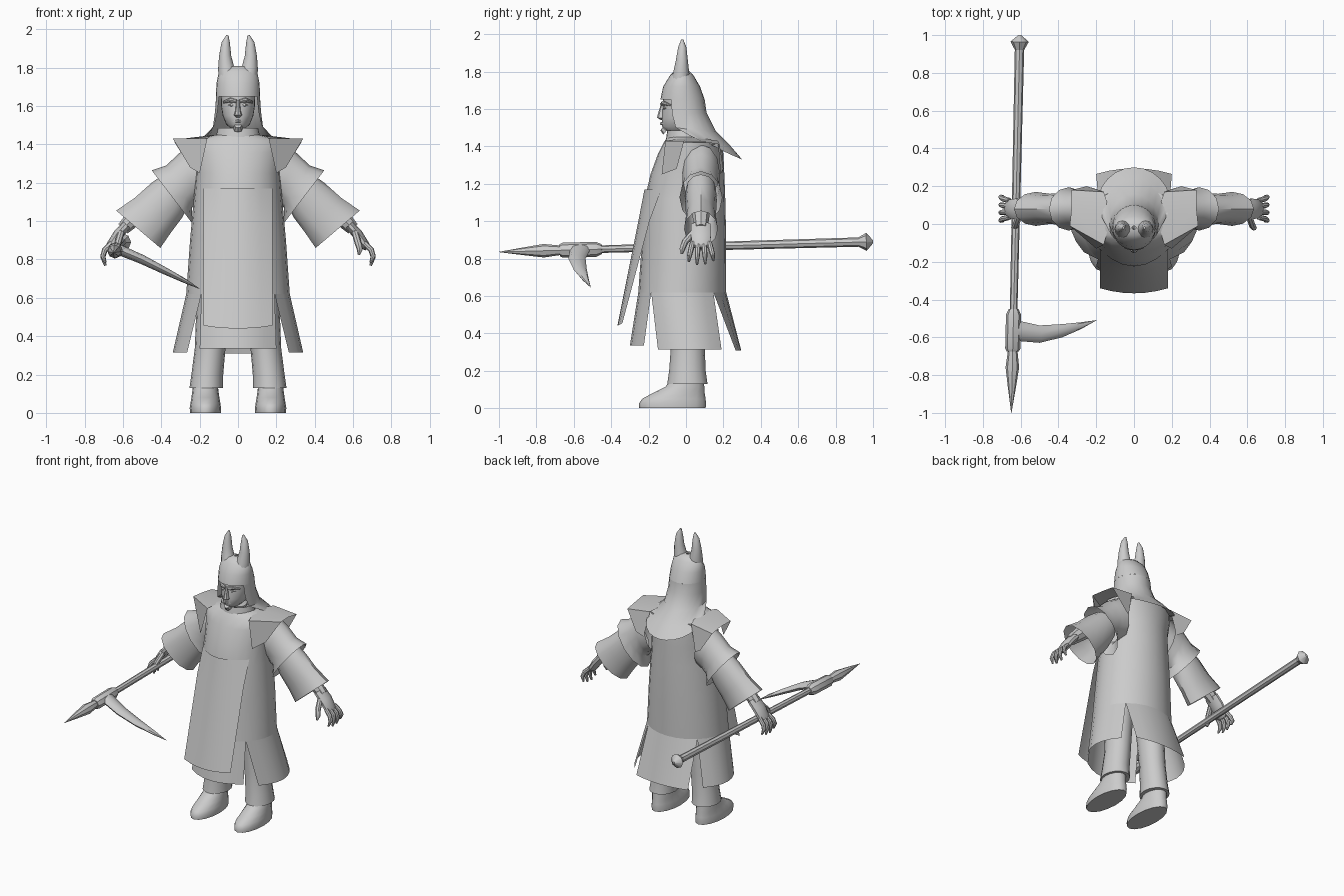
import bpy, bmesh
from math import sin, cos, pi, radians
from mathutils import Vector as V

cube = bpy.data.objects.get("Cube")
if cube:
    bpy.data.objects.remove(cube, do_unlink=True)

grey = bpy.data.materials.new("plain grey")
grey.use_nodes = True
tone = (0.6, 0.6, 0.6, 1)
grey.diffuse_color = tone
grey.node_tree.nodes["Principled BSDF"].inputs["Base Color"].default_value = tone


def loft(name, grids, closed=True, caps=True, angle=40):
    """Skin one or more stacks of point rows into a single object."""
    bm = bmesh.new()
    for rows in grids:
        vs = [[bm.verts.new(p) for p in row] for row in rows]
        n = len(vs[0])
        for a, b in zip(vs, vs[1:]):
            for i in range(n if closed else n - 1):
                j = (i + 1) % n
                bm.faces.new((a[i], a[j], b[j], b[i]))
        if closed and caps:
            bm.faces.new(vs[0])
            bm.faces.new(vs[-1])
    bmesh.ops.remove_doubles(bm, verts=bm.verts, dist=0.0005)
    bmesh.ops.recalc_face_normals(bm, faces=bm.faces)
    me = bpy.data.meshes.new(name)
    bm.to_mesh(me)
    bm.free()
    me.shade_smooth()
    me.set_sharp_from_angle(angle=radians(angle))
    me.materials.append(grey)
    ob = bpy.data.objects.new(name, me)
    bpy.context.collection.objects.link(ob)
    return ob


def ring(c, u, v, n):
    c, u, v = V(c), V(u), V(v)
    return [c + u * cos(2 * pi * i / n) + v * sin(2 * pi * i / n) for i in range(n)]


def level(z, rx, front, back, cx=0, n=24):
    """Horizontal oval given its half width and its front and back."""
    return ring((cx, (front + back) / 2, z), (rx, 0, 0), (0, (back - front) / 2, 0), n)


def tube(name, path, radii, n=8, flat=1, angle=40):
    path = [V(p) for p in path]
    rows = []
    for i, p in enumerate(path):
        t = (path[min(i + 1, len(path) - 1)] - path[max(i - 1, 0)]).normalized()
        ref = V((0, 0, 1)) if abs(t.y) > 0.8 else V((0, 1, 0))
        u = t.cross(ref).normalized()
        rows.append(ring(p, u * radii[i], t.cross(u) * radii[i] * flat, n))
    return loft(name, [rows], angle=angle)


def arc(f, n=6):
    return [f(2 * i / n - 1) for i in range(n + 1)]


# Robe body
body = [level(*r) for r in (
    (.62, .27, -.255, .215), (.9, .25, -.235, .215), (1.12, .23, -.22, .21),
    (1.25, .22, -.19, .205), (1.36, .235, -.15, .2), (1.42, .24, -.12, .19),
    (1.45, .12, -.1, .12))]
loft("robe_body", [body], caps=False)

# Four skirt panels split at the corners
hem = body[0]
panels = {
    "left": (-3, lambda t: (.34 - .075 * t * t, .02 + .17 * t, .315)),
    "back": (3, lambda t: (-.2 * t, .295 - .03 * t * t, .31)),
    "right": (9, lambda t: (-.34 + .075 * t * t, .02 - .17 * t, .315)),
    "front": (15, lambda t: (.2 * t, -.3 + .075 * t * t, .335))}
for side, (k, f) in panels.items():
    top = [hem[(k + i) % 24] for i in range(7)]
    loft(side + "_skirt_panel", [[top, arc(f)]], closed=False)

# Long front tabard
loft("front_tabard", [[
    arc(lambda t: (.18 * t, -.222 + .09 * t * t, 1.17)),
    arc(lambda t: (.18 * t, -.255 + .06 * t * t, 1.0)),
    arc(lambda t: (.18 * t, -.367 + .027 * t * t, .44 + .015 * t * t))]], closed=False)

# Neck collar and head
loft("neck_collar", [[level(1.42, .12, -.11, .1), level(1.485, .105, -.1, .08),
                      level(1.47, .07, -.08, .06)]], caps=False)
loft("head", [[level(*r) for r in (
    (1.42, .06, -.06, .05), (1.475, .062, -.08, .06), (1.485, .04, -.115, .05),
    (1.505, .062, -.127, .06), (1.55, .08, -.13, .07), (1.6, .088, -.126, .08),
    (1.67, .09, -.122, .08))]])
loft("nose", [[level(z, r, f, -.1, n=8) for z, r, f in (
    (1.54, .014, -.132), (1.553, .022, -.155), (1.575, .014, -.15), (1.63, .01, -.133))]])
tube("mouth", [(-.03, -.114, 1.52), (0, -.132, 1.522), (.03, -.114, 1.52)], (.003, .008, .003))
tube("chin", [(0, -.105, 1.482), (0, -.125, 1.5)], (.025, .018))
for s, side in ((1, "left"), (-1, "right")):
    tube(side + "_brow", [(s * .008, -.13, 1.625), (s * .04, -.122, 1.632), (s * .075, -.085, 1.62)],
         (.009, .012, .006))
    tube(side + "_eye", [(s * .018, -.12, 1.605), (s * .035, -.118, 1.606), (s * .055, -.1, 1.604)],
         (.002, .008, .002))

# Horned hat with a neck drape
loft("hat", [[level(*r) for r in (
    (1.65, .116, -.137, .1), (1.72, .112, -.122, .075), (1.78, .1, -.085, .04),
    (1.805, .06, -.06, .015), (1.81, .01, -.03, -.01))]], caps=False, angle=60)


def drape_row(spread, rx, cy, ry, zback, zside):
    def point(t):
        a = radians(spread) * t
        return rx * sin(a), cy + ry * cos(a), zback + (zside - zback) * t * t
    return arc(point, 12)


loft("hat_drape", [[drape_row(*r) for r in (
    (122, .116, -.018, .118, 1.65, 1.65), (118, .121, -.015, .125, 1.58, 1.57),
    (110, .13, 0, .16, 1.48, 1.5), (95, .17, .05, .19, 1.4, 1.45),
    (90, .195, .1, .2, 1.33, 1.43))]], closed=False)


def cuff(s, top, bottom, ry, n=12):
    """Sleeve ring spanning an upper and a lower (x, z) point."""
    a, b = V((s * top[0], .08, top[1])), V((s * bottom[0], .08, bottom[1]))
    return ring((a + b) / 2, (a - b) / 2, (0, ry, 0), n)


for s, side in ((1, "left"), (-1, "right")):
    # Horn
    tube(side + "_horn", [(s * x, y, z) for x, y, z in (
        (.05, -.03, 1.74), (.062, -.025, 1.8), (.067, -.022, 1.86),
        (.064, -.02, 1.93), (.055, -.02, 1.97))], (.052, .042, .032, .022, .006), n=12)

    # Flared shoulder
    inner = ((.2, -.13, 1.25), (.16, -.11, 1.43), (.12, .04, 1.45), (.16, .17, 1.43), (.2, .185, 1.25))
    outer = ((.25, -.05, 1.28), (.34, -.01, 1.43), (.33, .09, 1.425), (.33, .18, 1.41), (.25, .2, 1.28))
    loft(side + "_shoulder", [[[(s * x, y, z) for x, y, z in row] for row in (inner, outer)]],
         closed=False, angle=30)

    # Sleeves, each ending in an open flare
    loft(side + "_upper_sleeve", [[
        cuff(s, (.22, 1.41), (.17, 1.12), .1), cuff(s, (.3, 1.36), (.21, 1.1), .1),
        cuff(s, (.375, 1.29), (.24, 1.07), .1), cuff(s, (.45, 1.265), (.24, .99), .115)]], caps=False)
    loft(side + "_lower_sleeve", [[
        cuff(s, (.38, 1.25), (.25, 1.1), .08), cuff(s, (.45, 1.2), (.29, 1.02), .085),
        cuff(s, (.54, 1.12), (.35, .94), .08), cuff(s, (.635, 1.055), (.405, .86), .09)]], caps=False)

    # Arm and hand
    tube(side + "_forearm", [(s * .42, .08, 1.13), (s * .57, .08, .99), (s * .6, .08, .96)],
         (.06, .04, .034))
    tube(side + "_palm", [(s * .58, .08, .98), (s * .625, .08, .93), (s * .665, .08, .87), (s * .675, .08, .855)],
         (.026, .027, .024, .014), n=10, flat=2.1)
    for i, finger in enumerate(("index", "middle", "ring", "little")):
        y, spread = .035 + .03 * i, -.02 + .014 * i
        drop = (.015, 0, .003, .02)[i]
        tube(f"{side}_{finger}_finger", [
            (s * .66, y, .885), (s * .695, y + spread * .4, .85), (s * .705, y + spread * .8, .81 + drop / 2),
            (s * .692, y + spread, .768 + drop)], (.014, .015, .013, .006))
    tube(side + "_thumb", [(s * .61, .04, .94), (s * .625, -.005, .89), (s * .635, -.02, .85),
                           (s * .63, -.022, .825)], (.018, .018, .015, .006))

    # Trouser leg and shoe
    loft(side + "_trouser_leg", [[level(z, r, f, b, s * x, 16) for z, r, f, b, x in (
        (.13, .088, -.1, .115, .165), (.2, .083, -.09, .105, .16), (.34, .08, -.08, .1, .145),
        (.75, .09, -.1, .1, .12))]])
    loft(side + "_shoe", [[level(z, r, f, b, s * .17, 16) for z, r, f, b in (
        (0, .08, -.25, .105), (.025, .082, -.252, .107), (.05, .078, -.235, .105),
        (.08, .073, -.18, .1), (.115, .068, -.11, .098), (.17, .062, -.07, .09))]], angle=50)

# Polearm held in the right hand
def along(y):
    """Point on the pole axis."""
    return -.627 + .0225 * y, y, .863 + .0275 * y


def pole_part(name, ys, radii, n=8):
    tube(name, [along(y) for y in ys], radii, n)


pole_part("pole_shaft", (-.5, .95), (.02, .025))
pole_part("pole_knob", (.92, .965, 1), (.024, .048, .008))
pole_part("pole_socket", (-.675, -.66, -.48, -.45), (.032, .04, .04, .026))
pole_part("pole_spike", (-.66, -.76, -.86, -1), (.024, .036, .022, .001))
loft("pole_blade", [[ring((x, y, z), (h * .45, 0, h), (0, w, 0), 8) for x, y, z, w, h in (
    (-.63, -.563, .855, .055, .025), (-.5, -.583, .8, .046, .022), (-.38, -.565, .74, .035, .017),
    (-.28, -.538, .69, .018, .011), (-.2, -.51, .647, .001, .001))]])
